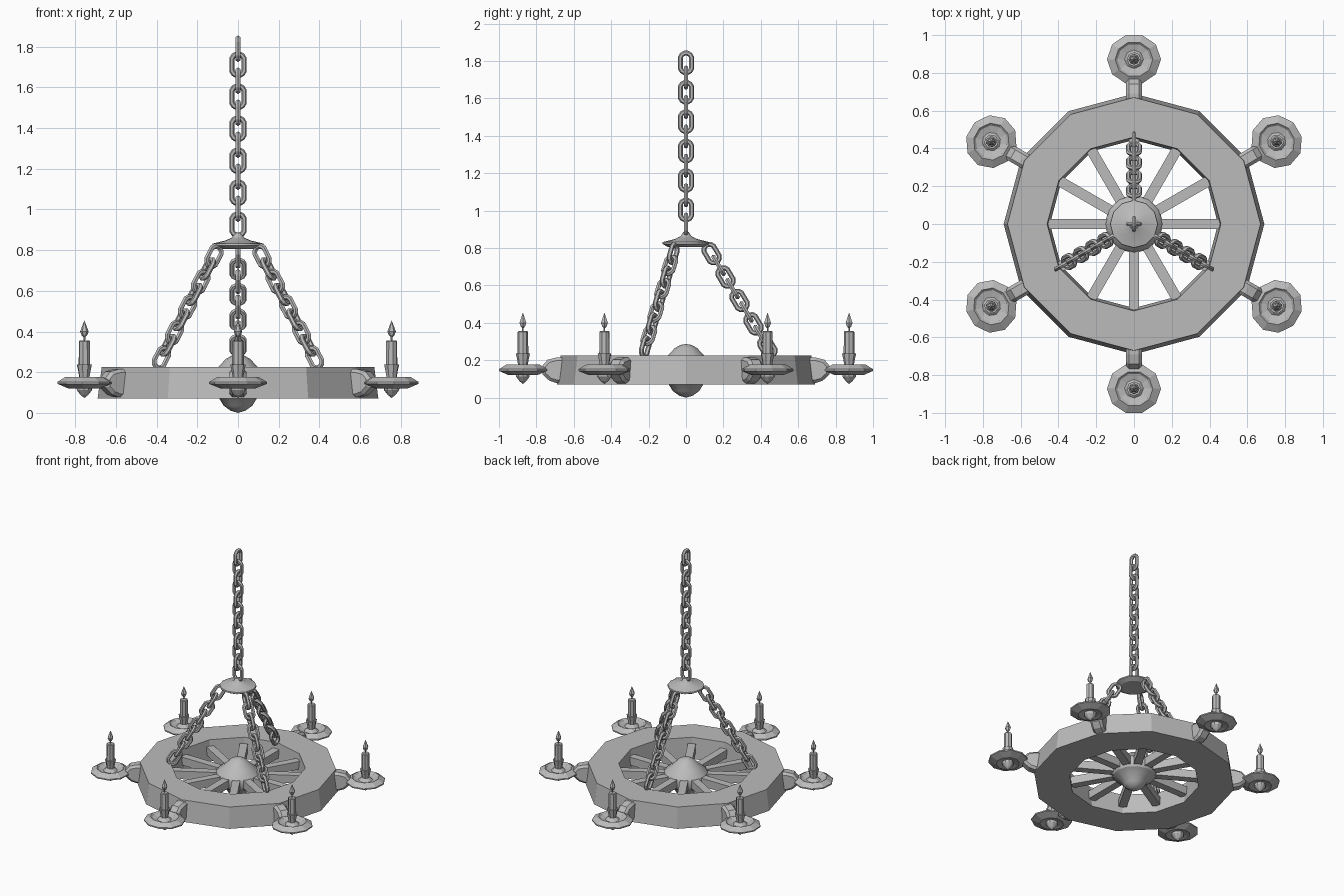
import bpy, bmesh
from math import sin, cos, pi, radians, copysign
from mathutils import Vector, Matrix

cube = bpy.data.objects.get("Cube")
if cube:
    bpy.data.objects.remove(cube, do_unlink=True)

GREY = (0.5, 0.5, 0.5, 1)
metal = bpy.data.materials.new("plain_grey")
metal.use_nodes = True
metal.diffuse_color = GREY
metal.node_tree.nodes["Principled BSDF"].inputs["Base Color"].default_value = GREY


def finish(bm, name):
    bmesh.ops.remove_doubles(bm, verts=bm.verts, dist=0.0002)
    bmesh.ops.recalc_face_normals(bm, faces=bm.faces)
    mesh = bpy.data.meshes.new(name)
    bm.to_mesh(mesh)
    bm.free()
    mesh.materials.append(metal)
    return mesh


def lathe(name, profile, sides, closed=False, phase=0.0, edit=None):
    """Turn a (radius, height) profile around z."""
    bm = bmesh.new()
    rings = []
    for i in range(sides):
        a = phase + 2 * pi * i / sides
        rings.append([bm.verts.new((r * cos(a), r * sin(a), z)) for r, z in profile])
    n = len(profile)
    for i in range(sides):
        p, q = rings[i], rings[(i + 1) % sides]
        for j in range(n if closed else n - 1):
            k = (j + 1) % n
            quad = [p[j], q[j], q[k], p[k]]
            if profile[j][0] == 0:
                quad.remove(q[j])
            elif profile[k][0] == 0:
                quad.remove(q[k])
            bm.faces.new(quad)
    if edit:
        for v in bm.verts:
            edit(v.co)
    return finish(bm, name)


def place(mesh, name, matrix=None):
    ob = bpy.data.objects.new(name, mesh)
    bpy.context.collection.objects.link(ob)
    if matrix:
        ob.matrix_world = matrix
    return ob


def smooth(ob):
    bpy.ops.object.select_all(action='DESELECT')
    ob.select_set(True)
    bpy.context.view_layer.objects.active = ob
    bpy.ops.object.shade_smooth_by_angle(angle=radians(32))


def turn(degrees):
    return Matrix.Rotation(radians(degrees), 4, 'Z')


# Wheel rim with slightly sloping sides
place(lathe("rim", [(0.46, 0.225), (0.67, 0.225), (0.69, 0.07), (0.445, 0.07)],
            12, closed=True), "wheel_rim")

# Hub
smooth(place(lathe("hub", [(0, 0), (0.035, 0.01), (0.07, 0.035), (0.095, 0.075),
                           (0.145, 0.105), (0.155, 0.125), (0.155, 0.17),
                           (0.145, 0.19), (0.095, 0.227), (0.06, 0.265),
                           (0.03, 0.282), (0, 0.287)], 12), "wheel_hub"))

# Spokes
bm = bmesh.new()
bmesh.ops.create_cube(bm, size=1, matrix=Matrix.Translation((0.285, 0, 0.15))
                      @ Matrix.Diagonal((0.36, 0.055, 0.06, 1)))
spoke = finish(bm, "spoke")
for i in range(12):
    place(spoke, f"spoke_{i + 1}", turn(30 * i))

# Chunky bracket: side profile in the radial plane, extruded sideways and chamfered
bm = bmesh.new()
outline = [(0.63, 0.08), (0.69, 0.077), (0.73, 0.09), (0.768, 0.125),
           (0.768, 0.17), (0.74, 0.203), (0.69, 0.215), (0.63, 0.215)]
face = bm.faces.new([bm.verts.new((-0.042, y, z)) for y, z in outline])
new = bmesh.ops.extrude_face_region(bm, geom=[face])["geom"]
bmesh.ops.translate(bm, vec=(0.084, 0, 0),
                    verts=[v for v in new if isinstance(v, bmesh.types.BMVert)])
bmesh.ops.bevel(bm, geom=[e for e in bm.edges if abs(e.verts[0].co.x - e.verts[1].co.x) < 0.01],
                offset=0.016, segments=1, affect='EDGES')
bracket = finish(bm, "bracket")


def squash(co):
    co.y *= 0.94


# Candle parts, each turned on a lathe
candle_parts = {
    "drip_dish": lathe("drip_dish", [(0, 0.073), (0.02, 0.088), (0.04, 0.112), (0.042, 0.13),
                                     (0.085, 0.12), (0.143, 0.143), (0.143, 0.152),
                                     (0.1, 0.177), (0.088, 0.165), (0.05, 0.155),
                                     (0, 0.155)], 10, edit=squash),
    "candle_cup": lathe("candle_cup", [(0, 0.15), (0.05, 0.155), (0.026, 0.175),
                                       (0.03, 0.2), (0.038, 0.237), (0, 0.237)], 8),
    "candle": lathe("candle", [(0, 0.22), (0.029, 0.22), (0.028, 0.352),
                               (0.022, 0.357), (0, 0.357)], 8),
    "flame": lathe("flame", [(0, 0.35), (0.004, 0.35), (0.005, 0.373), (0.014, 0.382),
                             (0.021, 0.4), (0.012, 0.424), (0, 0.455)], 6),
}
for i in range(6):
    rot = turn(60 * i)
    place(bracket, f"bracket_{i + 1}", rot)
    for name, mesh in candle_parts.items():
        place(mesh, f"{name}_{i + 1}", rot @ Matrix.Translation((0, 0.872, 0)))

# Canopy where the chains meet
smooth(place(lathe("canopy", [(0, 0.812), (0.095, 0.805), (0.127, 0.822), (0.125, 0.832),
                              (0.06, 0.848), (0.03, 0.862), (0.015, 0.885),
                              (0, 0.888)], 12), "canopy"))


# Chain link: a ring stretched along its local y
def stretch(co):
    co.y += copysign(0.022, co.y)


WIRE = 0.0133
circle = [(0.031 + WIRE * cos(pi * k / 3), WIRE * sin(pi * k / 3)) for k in range(6)]
link = lathe("link", circle, 12, closed=True, phase=pi / 12, edit=stretch)


def chain(name, start, end, count, across):
    """Links from start to end, every second one turned a quarter."""
    start, end = Vector(start), Vector(end)
    along = (end - start).normalized()
    for i in range(count):
        normal = across if i % 2 == 0 else across.cross(along)
        side = along.cross(normal)
        m = Matrix((side, along, normal)).transposed().to_4x4()
        m.translation = start.lerp(end, i / (count - 1))
        place(link, f"{name}_link_{i + 1}", m)


# Hanging chain and three slanted chains
chain("hanging_chain", (0, 0, 0.925), (0, 0, 1.79), 12, Vector((0, 1, 0)))
for i, deg in enumerate((90, 210, 330)):
    out = Vector((cos(radians(deg)), sin(radians(deg)), 0))
    up = Vector((0, 0, 1))
    chain(f"support_chain_{i + 1}", out * 0.137 + up * 0.77, out * 0.435 + up * 0.27,
          9, up.cross(out))
